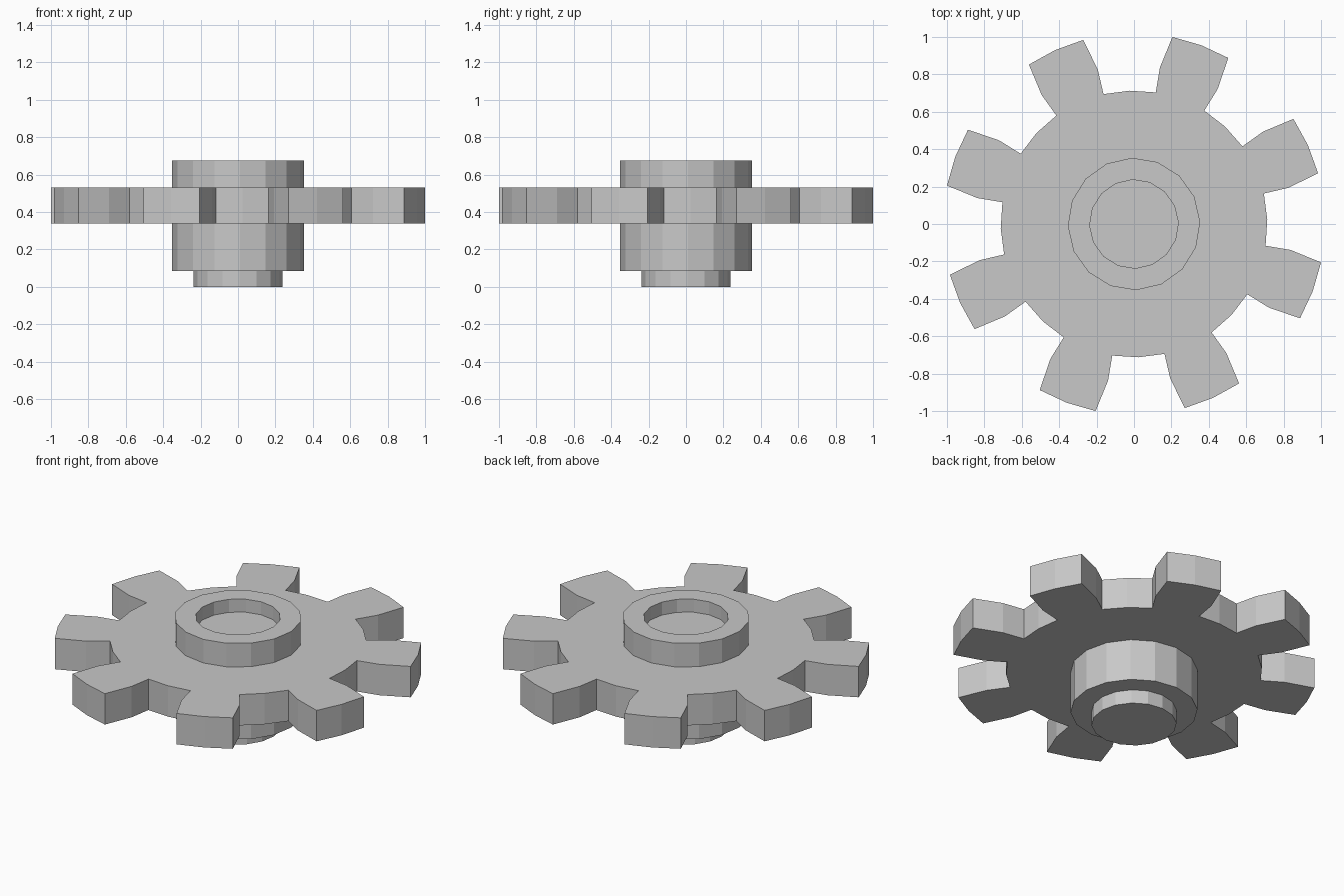
import bpy
import bmesh
from math import sin, cos, radians

TEETH = 8
PITCH = 360 / TEETH
PHASE = 24.4            # angle of the first tooth centre
HUB_R, PIN_R = 0.354, 0.237
ROOT_R, FLANK_R, TIP_R = 0.713, 0.848, 1.021
GEAR_BOTTOM, GEAR_TOP = 0.34, 0.53

cube = bpy.data.objects.get("Cube")
if cube:
    bpy.data.objects.remove(cube, do_unlink=True)

grey = bpy.data.materials.new("plain_grey")
grey.use_nodes = True
colour = (0.58, 0.58, 0.58, 1)
grey.diffuse_color = colour
grey.node_tree.nodes["Principled BSDF"].inputs["Base Color"].default_value = colour


def polar(radius, degrees, z):
    a = radians(degrees)
    return (radius * cos(a), radius * sin(a), z)


def finish(bm, name):
    bmesh.ops.remove_doubles(bm, verts=bm.verts, dist=0.0005)
    mesh = bpy.data.meshes.new(name)
    bm.to_mesh(mesh)
    bm.free()
    mesh.materials.append(grey)
    obj = bpy.data.objects.new(name, mesh)
    bpy.context.collection.objects.link(obj)
    return obj


# Gear wheel: one sector per tooth, fitted round the hub
half = PITCH / 2
rim = [(ROOT_R, -half), (ROOT_R, -11.2), (FLANK_R, -11.2), (TIP_R, -9), (TIP_R, 0),
       (TIP_R, 9), (FLANK_R, 11.2), (ROOT_R, 11.2), (ROOT_R, half)]
inner = [(HUB_R, half), (HUB_R, 0), (HUB_R, -half)]
bm = bmesh.new()
for i in range(TEETH):
    centre = PHASE + i * PITCH
    low, high = [[bm.verts.new(polar(r, centre + a, z)) for r, a in rim + inner]
                 for z in (GEAR_BOTTOM, GEAR_TOP)]
    bm.faces.new(high)
    bm.faces.new(low[::-1])
    for k in range(len(rim) - 1):
        bm.faces.new((low[k], low[k + 1], high[k + 1], high[k]))
finish(bm, "gear_wheel")

# Hub: stepped profile turned round the axis, with a peg below and a socket above
SIDES = 16
profile = [(PIN_R, 0), (PIN_R, 0.085), (HUB_R, 0.085), (HUB_R, 0.675),
           (PIN_R, 0.675), (PIN_R, 0.595)]
bm = bmesh.new()
rings = [[bm.verts.new(polar(r, PHASE + s * 360 / SIDES, z)) for s in range(SIDES)]
         for r, z in profile]
for a, b in zip(rings, rings[1:]):
    for s in range(SIDES):
        t = (s + 1) % SIDES
        bm.faces.new((a[s], a[t], b[t], b[s]))
bm.faces.new(rings[0][::-1])
bm.faces.new(rings[-1])
finish(bm, "hub")
